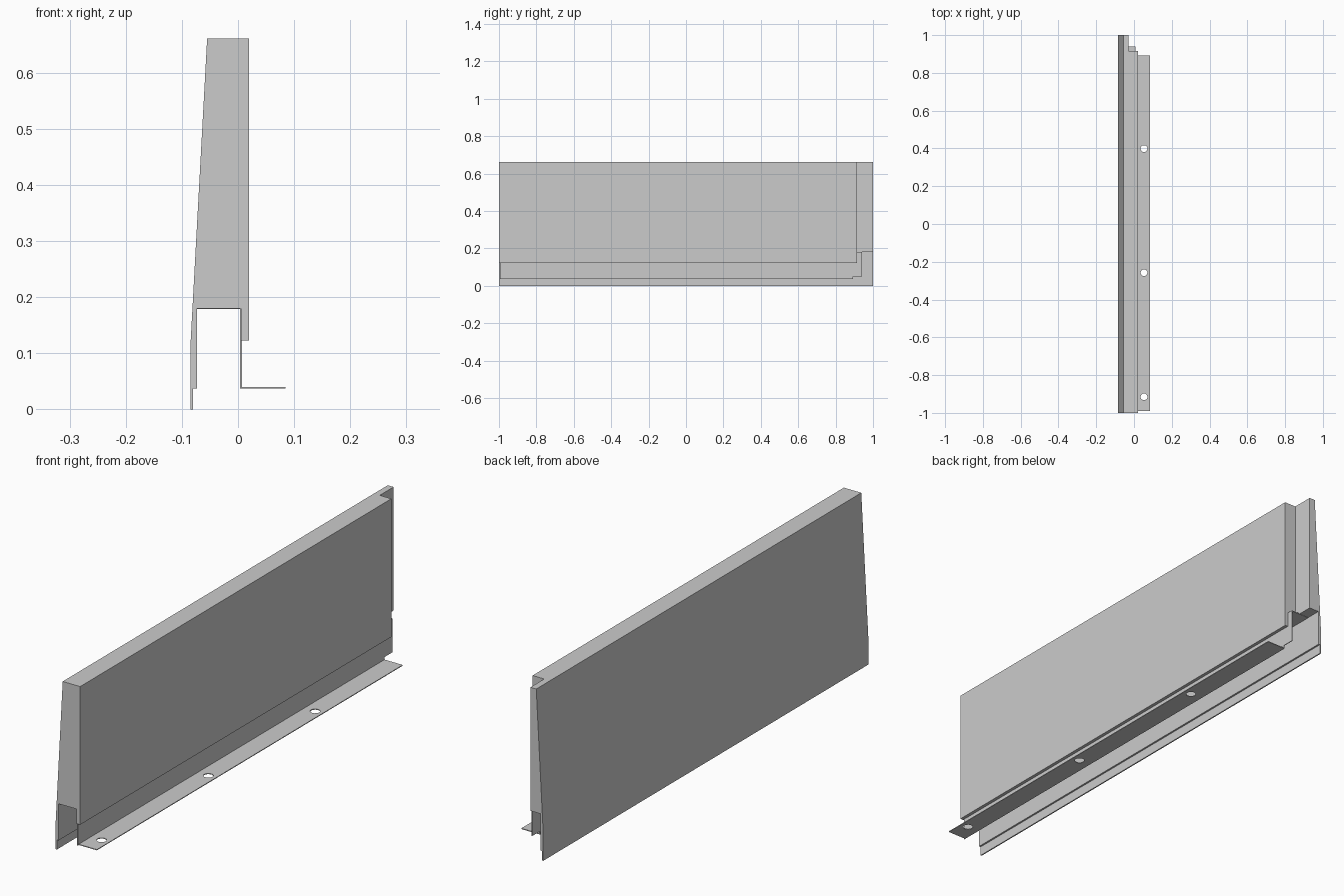
import bpy, bmesh
from mathutils import Vector

if "Cube" in bpy.data.objects:
    bpy.data.objects.remove(bpy.data.objects["Cube"])


def prism(name, pts, place, offset):
    """Extrude a 2D outline; place() maps each outline point into 3D."""
    bm = bmesh.new()
    face = bm.faces.new([bm.verts.new(place(a, b)) for a, b in pts])
    ext = bmesh.ops.extrude_face_region(bm, geom=[face])
    moved = [v for v in ext["geom"] if isinstance(v, bmesh.types.BMVert)]
    bmesh.ops.translate(bm, verts=moved, vec=Vector(offset))
    bmesh.ops.recalc_face_normals(bm, faces=bm.faces)
    mesh = bpy.data.meshes.new(name)
    bm.to_mesh(mesh)
    bm.free()
    obj = bpy.data.objects.new(name, mesh)
    bpy.context.collection.objects.link(obj)
    return obj


def along_y(name, pts, y0, y1):
    return prism(name, pts, lambda x, z: (x, y0, z), (0, y1 - y0, 0))


def box_pts(a0, a1, b0, b1):
    return [(a0, b0), (a1, b0), (a1, b1), (a0, b1)]


def cut(obj, cutter):
    mod = obj.modifiers.new("cut", "BOOLEAN")
    mod.operation = "DIFFERENCE"
    mod.solver = "EXACT"
    mod.object = cutter
    cutter.hide_render = True
    cutter.hide_set(True)


# Tapered solid panel with a stepped rear skirt and an open channel beneath
panel = along_y("tapered_panel", [
    (-0.085, 0), (-0.080, 0), (-0.080, 0.037), (-0.073, 0.037),
    (-0.073, 0.18), (0.005, 0.18), (0.005, 0.123), (0.02, 0.123),
    (0.02, 0.661), (-0.055, 0.661), (-0.085, 0.11)], -1, 1)

# Rebate at the far end leaves a narrow overlapping tongue
cut(panel, along_y("rebate_cutter", box_pts(-0.03, 0.1, 0.1, 0.8), 0.915, 1.1))

# Thin sheet lining the roof of the channel, showing past the rebate
along_y("channel_roof", box_pts(-0.074, 0.006, 0.179, 0.182), -0.995, 0.94)

# Upright web of the bracket, notched at its far lower corner
prism("bracket_web", [
    (-0.995, 0.037), (0.892, 0.037), (0.892, 0.05), (0.94, 0.05),
    (0.94, 0.182), (-0.995, 0.182)], lambda y, z: (0.004, y, z), (0.003, 0, 0))

# Horizontal fixing flange with three evenly spaced screw holes
flange = along_y("fixing_flange", box_pts(0.0055, 0.085, 0.037, 0.040), -0.99, 0.892)
for i in range(3):
    bpy.ops.mesh.primitive_cylinder_add(
        vertices=24, radius=0.018, depth=0.1, location=(0.053, -0.915 + 0.657 * i, 0.0385))
    hole = bpy.context.object
    hole.name = f"screw_hole_cutter_{i + 1}"
    cut(flange, hole)
